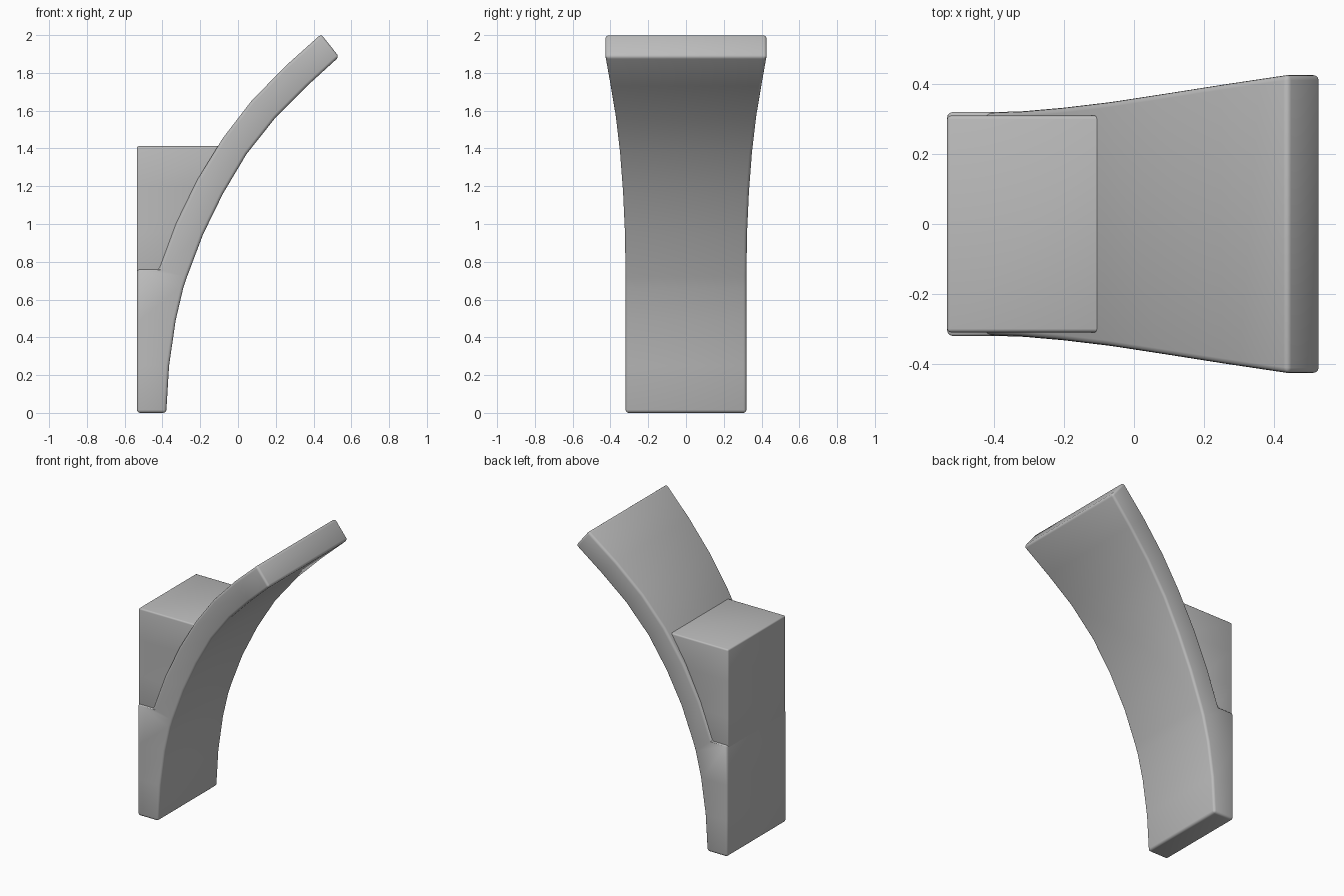
import bpy

if "Cube" in bpy.data.objects:
    bpy.data.objects.remove(bpy.data.objects["Cube"])

# Plain grey stone
stone = bpy.data.materials.new("grey_stone")
stone.use_nodes = True
GREY = (0.5, 0.5, 0.5, 1)
stone.diffuse_color = GREY
stone.node_tree.nodes["Principled BSDF"].inputs["Base Color"].default_value = GREY


def rib_solid(name, sections, bevel):
    """Loft rectangles given as (outer x, z), (inner x, z), half width."""
    verts, faces = [], []
    for (ox, oz), (ix, iz), w in sections:
        verts += [(ox, -w, oz), (ix, -w, iz), (ix, w, iz), (ox, w, oz)]
    last = 4 * (len(sections) - 1)
    for a in range(0, last, 4):
        for i in range(4):
            j = (i + 1) % 4
            faces.append((a + i, a + j, a + 4 + j, a + 4 + i))
    faces += [(3, 2, 1, 0), tuple(range(last, last + 4))]
    mesh = bpy.data.meshes.new(name)
    mesh.from_pydata(verts, [], faces)
    mesh.materials.append(stone)
    obj = bpy.data.objects.new(name, mesh)
    bpy.context.collection.objects.link(obj)
    mod = obj.modifiers.new("rounded_edges", "BEVEL")
    mod.width = bevel
    mod.segments = 3
    mod.limit_method = "ANGLE"
    mod.angle_limit = 0.6
    bpy.ops.object.select_all(action="DESELECT")
    obj.select_set(True)
    bpy.context.view_layer.objects.active = obj
    bpy.ops.object.modifier_apply(modifier=mod.name)
    bpy.ops.object.shade_smooth_by_angle(angle=0.6)
    return obj


# Curved rib with a ledge at the back, flaring towards its upper end
BACK = -0.535
rib_solid("curved_rib", [
    ((BACK, 0), (-0.38, 0), 0.32),
    ((BACK, 0.25), (-0.365, 0.25), 0.32),
    ((BACK, 0.49), (-0.33, 0.49), 0.32),
    ((BACK, 0.76), (-0.29, 0.66), 0.32),
    ((-0.42, 0.76), (-0.27, 0.72), 0.32),
    ((-0.33, 1.0), (-0.185, 0.945), 0.323),
    ((-0.215, 1.235), (-0.08, 1.16), 0.333),
    ((-0.08, 1.455), (0.045, 1.37), 0.349),
    ((0.07, 1.65), (0.2, 1.565), 0.372),
    ((0.25, 1.835), (0.365, 1.73), 0.4),
    ((0.44, 2.005), (0.535, 1.885), 0.428),
], 0.016)

# Backing block, its curved side buried in the rib
rib_solid("backing_block", [
    ((BACK, 0.7), (-0.37, 0.7), 0.31),
    ((BACK, 0.95), (-0.28, 0.95), 0.31),
    ((BACK, 1.2), (-0.13, 1.2), 0.31),
    ((BACK, 1.412), (-0.03, 1.412), 0.31),
], 0.01)
